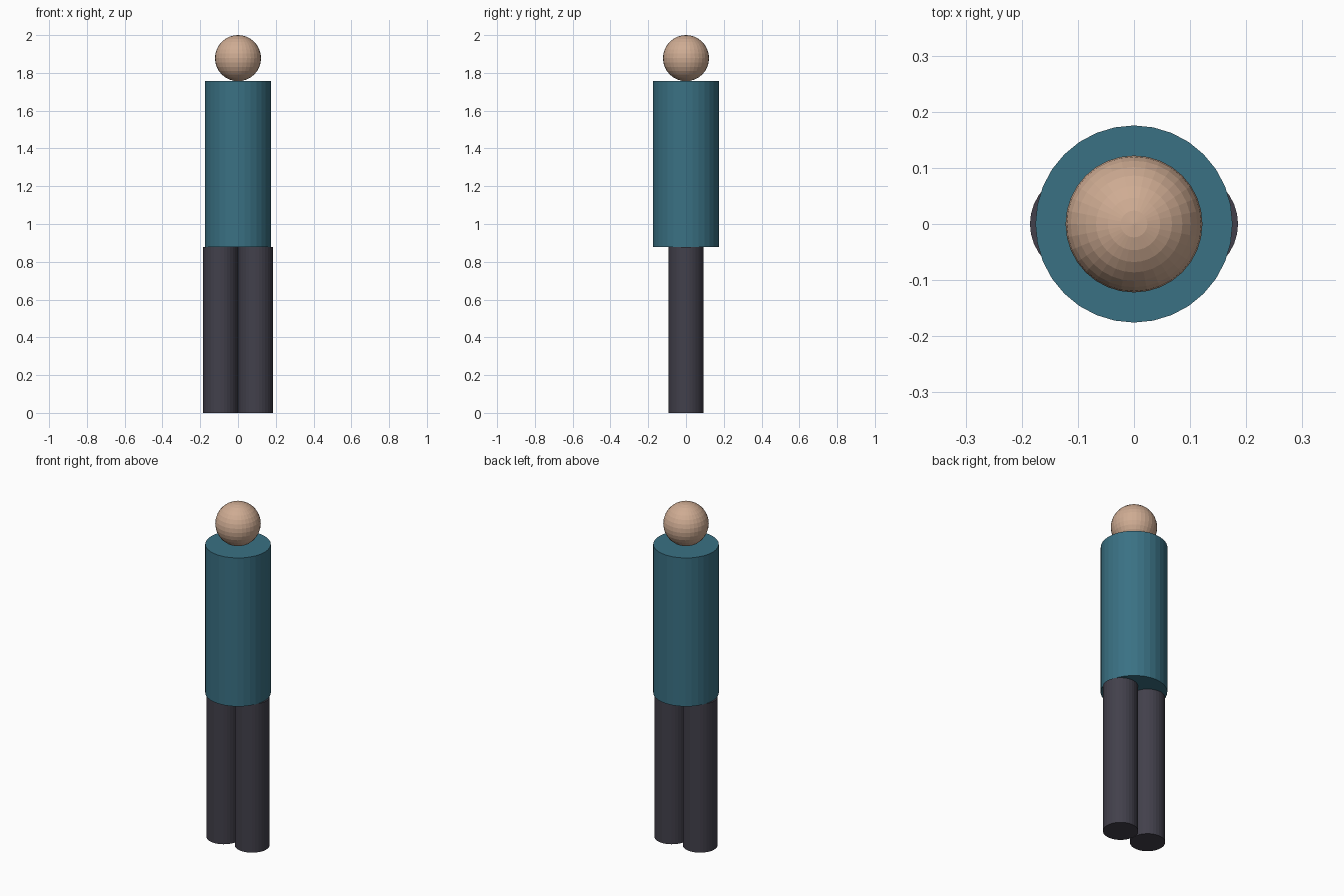
import bpy

if "Cube" in bpy.data.objects:
    bpy.data.objects.remove(bpy.data.objects["Cube"])


def material(name, color):
    m = bpy.data.materials.new(name)
    m.diffuse_color = (*color, 1.0)
    m.use_nodes = True
    m.node_tree.nodes["Principled BSDF"].inputs["Base Color"].default_value = m.diffuse_color
    return m


skin = material("skin", (0.62, 0.41, 0.29))
teal = material("teal_shirt", (0.042, 0.165, 0.23))
dark = material("dark_trousers", (0.054, 0.051, 0.070))

LEG_R, TORSO_R, HEAD_R = 0.0927, 0.1756, 0.122
HIP, SHOULDER = 0.878, 1.756


def finish(name, mat):
    obj = bpy.context.object
    obj.name = name
    obj.data.materials.append(mat)


def column(name, radius, x, z0, z1, mat):
    bpy.ops.mesh.primitive_cylinder_add(
        vertices=32, radius=radius, depth=z1 - z0, location=(x, 0, (z0 + z1) / 2))
    finish(name, mat)


# Legs, touching at the centre line
for side, sign in (("left", 1), ("right", -1)):
    column(side + "_leg", LEG_R, sign * LEG_R, 0, HIP, dark)

# Torso
column("torso", TORSO_R, 0, HIP, SHOULDER, teal)

# Faceted head resting on the torso
bpy.ops.mesh.primitive_uv_sphere_add(
    segments=32, ring_count=16, radius=HEAD_R, location=(0, 0, SHOULDER + HEAD_R))
finish("head", skin)
